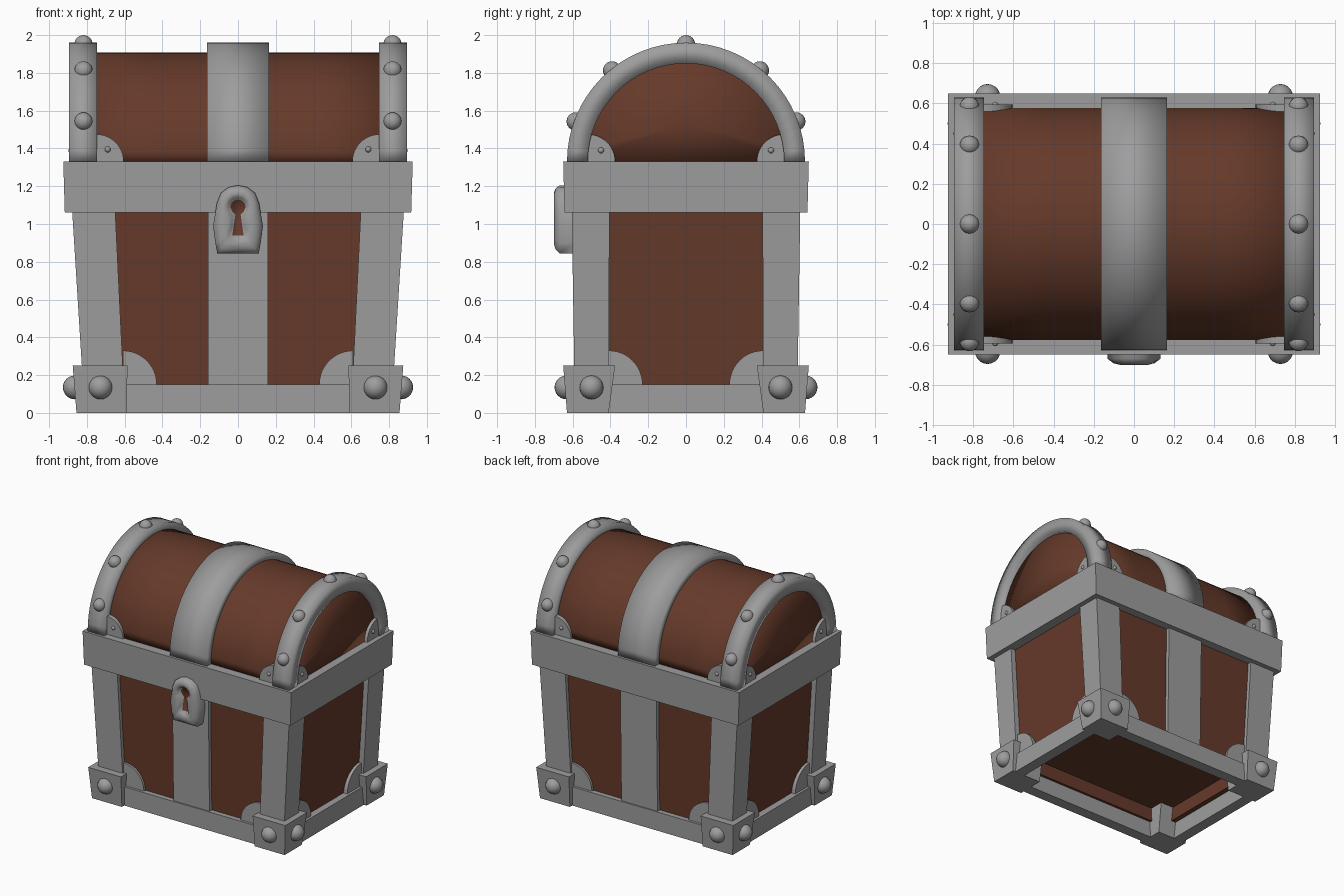
import bpy, bmesh, math
from mathutils import Matrix

if "Cube" in bpy.data.objects:
    bpy.data.objects.remove(bpy.data.objects["Cube"])


def material(name, rgb):
    m = bpy.data.materials.new(name)
    m.diffuse_color = (*rgb, 1)
    m.use_nodes = True
    m.node_tree.nodes["Principled BSDF"].inputs["Base Color"].default_value = m.diffuse_color
    return m


METAL = material("grey_metal", (0.34, 0.34, 0.34))
WOOD = material("brown_wood", (0.132, 0.042, 0.023))
LID_Z = 1.33


def finish(name, bm, mat, smooth=None):
    """Make an object; smooth = angle in degrees below which edges are soft."""
    bmesh.ops.recalc_face_normals(bm, faces=bm.faces)
    if smooth:
        for f in bm.faces:
            f.smooth = True
        for e in bm.edges:
            e.smooth = e.calc_face_angle(0) < math.radians(smooth)
    me = bpy.data.meshes.new(name)
    bm.to_mesh(me)
    bm.free()
    me.materials.append(mat)
    ob = bpy.data.objects.new(name, me)
    bpy.context.collection.objects.link(ob)
    return ob


def loft(bm, rings, caps=True):
    """Join rings of points with quads."""
    vs = [[bm.verts.new(p) for p in r] for r in rings]
    n = len(vs[0])
    for a, b in zip(vs, vs[1:]):
        for i in range(n):
            bm.faces.new((a[i], a[(i + 1) % n], b[(i + 1) % n], b[i]))
    if caps:
        bm.faces.new(vs[0])
        bm.faces.new(vs[-1])
    return vs


def rect(r, z, sx=1, sy=1):
    return [(sx * x, sy * y, z) for x, y in
            ((r[0], r[2]), (r[1], r[2]), (r[1], r[3]), (r[0], r[3]))]


def frustum(name, low, high, z0, z1, mat, sx=1, sy=1):
    """Tapered box; low and high are (x0, x1, y0, y1)."""
    bm = bmesh.new()
    loft(bm, [rect(low, z0, sx, sy), rect(high, z1, sx, sy)])
    return finish(name, bm, mat)


def rivet(name, pos, r):
    bm = bmesh.new()
    bmesh.ops.create_uvsphere(bm, u_segments=20, v_segments=12, radius=r,
                              matrix=Matrix.Translation(pos))
    return finish(name, bm, METAL, 60)


def arch(name, x0, x1, r0, r1, smooth):
    """Half-ring of rectangular section standing on the rim."""
    bm = bmesh.new()
    rings = []
    for i in range(33):
        a = math.pi * i / 32
        c, s = math.cos(a), math.sin(a)
        rings.append([(x, r * c, LID_Z + r * s) for x, r in
                      ((x0, r0), (x1, r0), (x1, r1), (x0, r1))])
    loft(bm, rings)
    return finish(name, bm, METAL, smooth)


def quarter(name, centre, r, depth, axis, sx, sy):
    """Quarter-disc plate; axis 'y' faces front or back, 'x' faces a side."""
    bm = bmesh.new()
    rings = []
    for d in depth:
        ring = [(0, 0)] + [(r * math.cos(math.pi / 2 * i / 12),
                            r * math.sin(math.pi / 2 * i / 12)) for i in range(13)]
        pts = []
        for u, v in ring:
            u, v = centre[0] - u, centre[1] + v
            pts.append((sx * u, sy * d, v) if axis == 'y' else (sx * d, sy * u, v))
        rings.append(pts)
    loft(bm, rings)
    return finish(name, bm, METAL, 30)


# Wooden body with a raised floor underneath
bm = bmesh.new()
loft(bm, [rect((-.70, .70, -.49, .49), .24), rect((-.70, .70, -.49, .49), .13),
          rect((-.775, .775, -.56, .56), .13), rect((-.84, .84, -.575, .575), 1.10)])
finish("wood_body", bm, WOOD)

# Rim band
frustum("rim_band", (-.917, .917, -.643, .643), (-.925, .925, -.65, .65), 1.06, LID_Z, METAL)

# Base frame, and centre straps on the front and back
for s, side in ((-1, "front"), (1, "back")):
    r = (-.83, .83, .51, .60)
    frustum("base_rail_" + side, r, r, 0, .15, METAL, 1, s)
    frustum("centre_strap_" + side, (-.16, .16, .50, .59), (-.16, .16, .50, .605),
            .14, 1.07, METAL, 1, s)
for s, side in ((-1, "left"), (1, "right")):
    r = (.74, .83, -.60, .60)
    frustum("base_rail_" + side, r, r, 0, .15, METAL, s, 1)

# Corners: posts, blocks, rivets and quarter plates
for sx, h in ((-1, "left"), (1, "right")):
    for sy, d in ((-1, "front"), (1, "back")):
        tag = f"_{d}_{h}"
        frustum("corner_post" + tag, (.605, .82, .41, .59), (.65, .878, .405, .605),
                .14, 1.07, METAL, sx, sy)
        frustum("corner_block" + tag, (.59, .855, .41, .63), (.585, .875, .375, .65),
                0, .25, METAL, sx, sy)
        rivet("block_rivet_face" + tag, (sx * .728, sy * .633, .135), .063)
        rivet("block_rivet_side" + tag, (sx * .864, sy * .50, .135), .063)
        quarter("base_plate_face" + tag, (.61, .15), .18, (.54, .58), 'y', sx, sy)
        quarter("base_plate_side" + tag, (.41, .15), .18, (.74, .81), 'x', sx, sy)
        quarter("lid_plate_face" + tag, (.75, LID_Z), .145, (.54, .595), 'y', sx, sy)
        quarter("lid_plate_side" + tag, (.52, LID_Z), .145, (.80, .885), 'x', sx, sy)
        rivet("lid_plate_rivet_face" + tag, (sx * .69, sy * .592, 1.395), .016)
        rivet("lid_plate_rivet_side" + tag, (sx * .882, sy * .45, 1.39), .016)

# Wooden lid: half cylinder with softly shaded ends
bm = bmesh.new()
rings = []
for x in (-.86, -.45, 0, .45, .86):
    rings.append([(x, .578 * math.cos(math.pi * i / 32),
                   LID_Z + .578 * math.sin(math.pi * i / 32)) for i in range(33)])
vs = loft(bm, rings, caps=False)
for ring in (vs[0], vs[-1]):
    mid = bm.verts.new((ring[0].co.x, 0, LID_Z + .2))
    for i in range(33):
        bm.faces.new((ring[i], ring[(i + 1) % 33], mid))
finish("wood_lid", bm, WOOD, 95)

# Lid straps and their rivets
arch("lid_centre_strap", -.165, .165, .55, .63, 95)
for s, h in ((-1, "left"), (1, "right")):
    arch("lid_end_strap_" + h, s * .746, s * .894, .52, .63, 95)
    for k, deg in enumerate((20, 51, 90, 129, 160)):
        a = math.radians(deg)
        rivet(f"lid_rivet_{h}_{k + 1}",
              (s * .818, .622 * math.cos(a), LID_Z + .622 * math.sin(a)), .048)

# Lock: lofted from its outline inwards to the keyhole
outer = [(0, 1.205), (.05, 1.195), (.09, 1.165), (.112, 1.11), (.122, 1.05),
         (.132, .99), (.12, .90), (.11, .845), (0, .845)]
inner = [(0, 1.13), (.022, 1.123), (.036, 1.108), (.04, 1.09), (.032, 1.068),
         (.014, 1.05), (.022, .99), (.03, .94), (0, .94)]


def lock_ring(t, y):
    half = [(a + (c - a) * t, b + (d - b) * t) for (a, b), (c, d) in zip(outer, inner)]
    full = half + [(-x, z) for x, z in half[-2:0:-1]]
    return [(x, y, z) for x, z in full]


bm = bmesh.new()
loft(bm, [lock_ring(0, -.59), lock_ring(0, -.67), lock_ring(.25, -.692),
          lock_ring(.55, -.70), lock_ring(.85, -.69), lock_ring(1, -.665)])
for f in bm.faces:
    if len(f.verts) > 4 and f.calc_center_median().y < -.62:
        f.material_index = 1
finish("lock", bm, METAL, 75).data.materials.append(WOOD)
